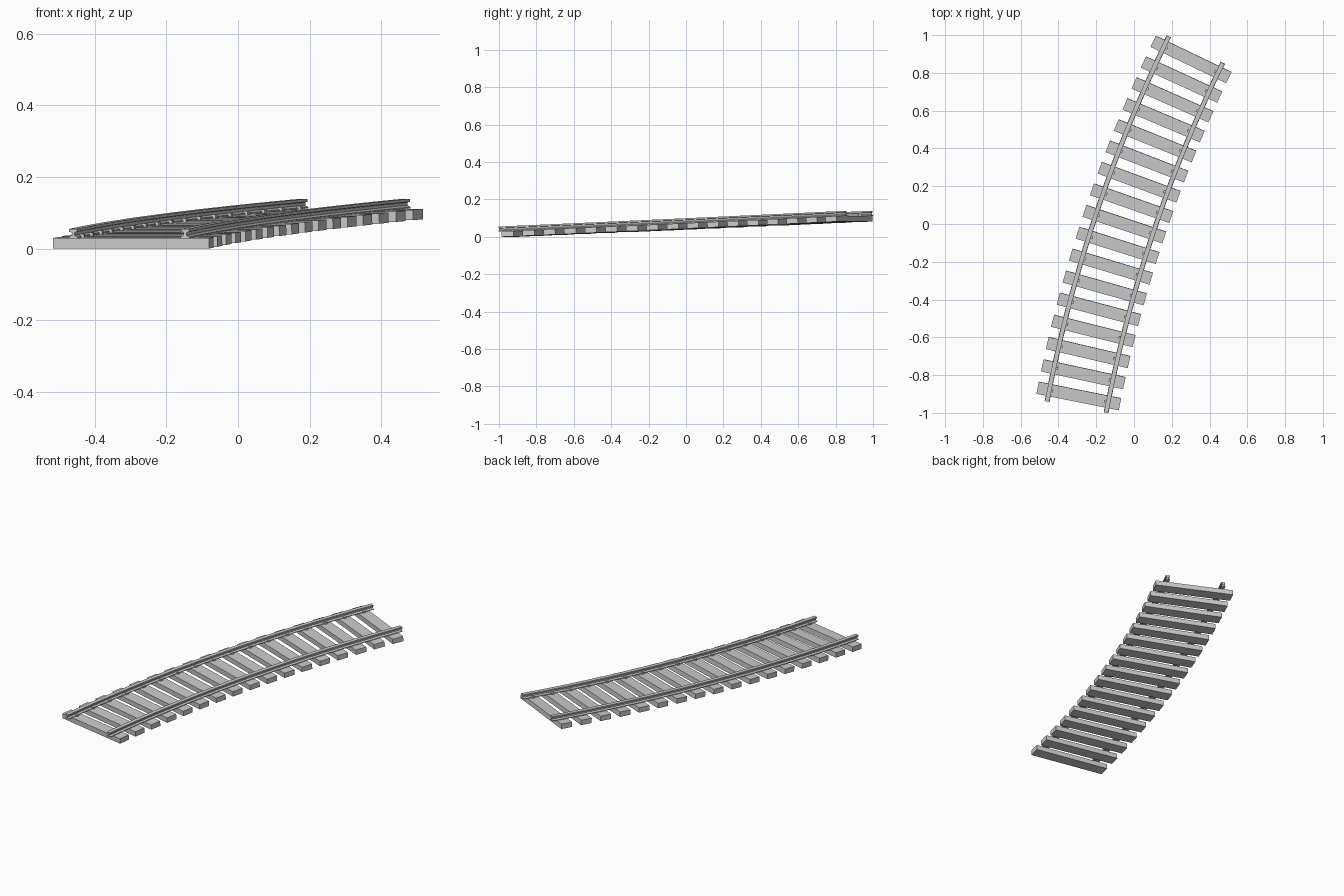
import bpy, bmesh, math
from mathutils import Matrix, Vector

if "Cube" in bpy.data.objects:
    bpy.data.objects.remove(bpy.data.objects["Cube"])

N = 17                      # sleepers
STEP = 0.1177               # sleeper spacing
R = 7.54                    # curve radius
H0 = math.radians(10.85)    # starting heading, clockwise from +y
X0, Y0 = -0.3035, -0.9676   # start of centre line
SLOPE = 0.042
LENGTH = N * STEP
SLEEPER = (0.445, 0.065, 0.029)
GAUGE = 0.159               # rail offset from the centre line


def frame(s):
    """Matrix at distance s: x across, y along the climbing track, z up."""
    h = H0 + s / R
    pos = Vector((X0 + R * (math.cos(H0) - math.cos(h)),
                  Y0 + R * (math.sin(h) - math.sin(H0)),
                  SLOPE * (s - 0.027)))
    along = Vector((math.sin(h), math.cos(h), SLOPE)).normalized()
    across = Vector((math.cos(h), -math.sin(h), 0))
    m = Matrix((across, along, across.cross(along))).transposed().to_4x4()
    m.translation = pos
    return m


def finish(bm, name):
    bmesh.ops.recalc_face_normals(bm, faces=bm.faces)
    me = bpy.data.meshes.new(name)
    bm.to_mesh(me)
    bm.free()
    ob = bpy.data.objects.new(name, me)
    bpy.context.collection.objects.link(ob)


def add_box(bm, m, centre, size):
    bmesh.ops.create_cube(bm, size=1, matrix=m @ Matrix.Translation(centre)
                          @ Matrix.Diagonal((*size, 1)))


# Sleepers
bm = bmesh.new()
for i in range(N):
    add_box(bm, frame((i + 0.5) * STEP), (0, 0, SLEEPER[2] / 2), SLEEPER)
finish(bm, "sleepers")

# Rails: I-shaped profile swept along the curve
half = [(0.013, 0), (0.013, 0.004), (0.004, 0.009), (0.004, 0.017),
        (0.0115, 0.019), (0.0115, 0.027)]
profile = half + [(-x, z) for x, z in reversed(half)]
for name, side in (("left_rail", -1), ("right_rail", 1)):
    bm = bmesh.new()
    rings = []
    for k in range(2 * N + 1):
        m = frame(LENGTH * k / (2 * N))
        rings.append([bm.verts.new(m @ Vector((side * GAUGE + x, 0, SLEEPER[2] + z)))
                      for x, z in profile])
    n = len(profile)
    for a, b in zip(rings, rings[1:]):
        for j in range(n):
            bm.faces.new((a[j], a[(j + 1) % n], b[(j + 1) % n], b[j]))
    bm.faces.new(rings[0])
    bm.faces.new(rings[-1])
    finish(bm, name)

# Rail clips on the inner side of each rail
bm = bmesh.new()
for i in range(N):
    for side in (-1, 1):
        add_box(bm, frame((i + 0.5) * STEP),
                (side * (GAUGE - 0.014), 0, SLEEPER[2] + 0.005), (0.014, 0.015, 0.01))
finish(bm, "rail_clips")
